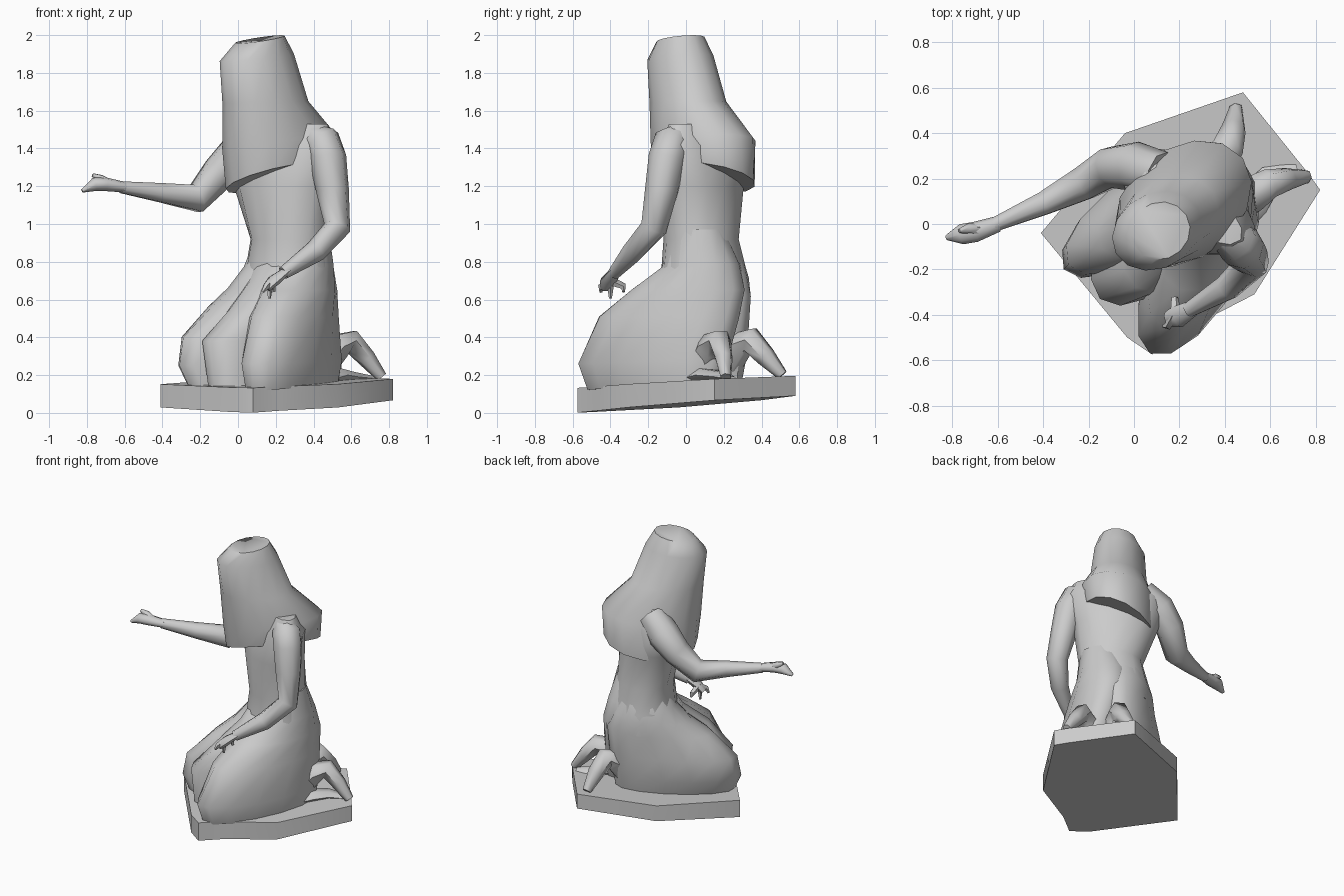
import bpy, bmesh, math
from mathutils import Vector as V

stone = bpy.data.materials.new("grey stone")
stone.diffuse_color = (0.6, 0.6, 0.6, 1)


def skin(name, rings, angle=60):
    """Join a list of equal-length point rings into a closed solid."""
    bm = bmesh.new()
    rows = [[bm.verts.new(p) for p in r] for r in rings]
    n = len(rows[0])
    for a, b in zip(rows, rows[1:]):
        for i in range(n):
            bm.faces.new((a[i], a[(i + 1) % n], b[(i + 1) % n], b[i]))
    bm.faces.new(rows[0][::-1])
    bm.faces.new(rows[-1])
    bmesh.ops.recalc_face_normals(bm, faces=bm.faces)
    me = bpy.data.meshes.new(name)
    bm.to_mesh(me)
    bm.free()
    me.materials.append(stone)
    ob = bpy.data.objects.new(name, me)
    bpy.context.collection.objects.link(ob)
    bpy.ops.object.select_all(action='DESELECT')
    ob.select_set(True)
    bpy.context.view_layer.objects.active = ob
    bpy.ops.object.shade_smooth_by_angle(angle=math.radians(angle))
    return ob


def stack(name, levels, sides=14):
    """Ellipses given by both ends of the long axis, half width, side tilt."""
    rings = []
    for f, b, w, *tilt in levels:
        f, b = V(f), V(b)
        c, h = (f + b) / 2, (f - b) / 2
        side = V((-h.y, h.x, 0)).normalized() * w
        side.z = tilt[0] if tilt else 0
        angles = [2 * math.pi * i / sides for i in range(sides)]
        rings.append([c + h * math.cos(t) + side * math.sin(t) for t in angles])
    return skin(name, rings)


def limb(name, path, sides=8, flat=1.0):
    """Tapered tube along (x, y, z, radius) points, carried without twist."""
    pts = [V(p[:3]) for p in path]
    rings, u = [], None
    for i, p in enumerate(pts):
        d = (pts[min(i + 1, len(pts) - 1)] - pts[max(i - 1, 0)]).normalized()
        if u is None:
            u = d.cross(V((0, 0, 1)) if abs(d.z) < 0.85 else V((0, 1, 0)))
        u = (u - d * u.dot(d)).normalized()
        v = u.cross(d) * flat
        r = path[i][3]
        rings.append([p + r * (u * math.cos(t) + v * math.sin(t))
                      for t in (2 * math.pi * k / sides for k in range(sides))])
    return skin(name, rings)


# sloping base slab
outline = [(-.41, -.04), (-.03, -.5), (.08, -.575), (.22, -.47), (.53, -.31),
           (.82, .15), (.77, .22), (.48, .58), (-.04, .40)]
skin("base", [[(x, y, max(0, .04 + .07 * y + .02 * x)) for x, y in outline],
              [(x, y, .16 + .05 * y + .015 * x) for x, y in outline]], 40)

# kneeling legs under the skirt, with the cloth between the knees
stack("left_leg", [((.08, -.52, .12), (.50, .18, .16), .16),
                   ((.07, -.57, .26), (.50, .22, .28), .19),
                   ((.13, -.46, .51), (.46, .28, .5), .19),
                   ((.2, -.29, .65), (.43, .31, .65), .19),
                   ((.25, -.12, .77), (.40, .28, .79), .18),
                   ((.30, -.07, .97), (.38, .2, .97), .14)])
stack("right_leg", [((-.25, -.19, .12), (.38, .27, .17), .14),
                    ((-.31, -.2, .25), (.40, .28, .28), .17),
                    ((-.29, -.18, .4), (.42, .29, .45), .18),
                    ((-.14, -.11, .56), (.43, .30, .62), .18),
                    ((-.03, -.02, .66), (.40, .27, .73), .18),
                    ((.05, .04, .77), (.37, .23, .83), .16),
                    ((.12, .06, .96), (.34, .18, .97), .12)])
stack("lap_cloth", [((-.12, -.33, .12), (.32, .2, .15), .17),
                    ((-.15, -.33, .38), (.36, .24, .4), .2),
                    ((.01, -.28, .55), (.37, .26, .6), .19),
                    ((.12, -.13, .7), (.37, .26, .75), .18),
                    ((.18, -.04, .86), (.35, .2, .88), .14)])

# torso, long axis across the shoulders
stack("torso", [((.46, -.08, .6), (.08, .25, .6), .24),
                ((.455, -.06, .75), (.08, .25, .75), .215),
                ((.44, -.05, .92), (.1, .21, .92), .19),
                ((.47, -.07, 1.2), (0, .24, 1.2), .19),
                ((.52, -.09, 1.42), (-.05, .29, 1.4), .17),
                ((.47, -.07, 1.53), (.05, .23, 1.53), .1)])

# long veil over head and shoulders, turned towards the raised arm
stack("veil", [((-.025, -.1, 1.22), (.46, .3, 1.27), .23, .08),
               ((-.045, -.11, 1.4), (.48, .29, 1.47), .245, .02),
               ((-.06, -.12, 1.64), (.35, .14, 1.65), .185),
               ((-.08, -.13, 1.86), (.28, .07, 1.9), .165),
               ((0, -.1, 1.955), (.23, .04, 2.0), .125)])

# raised right arm and hand
limb("right_arm", [(.12, .22, 1.46, .1), (.0, .255, 1.37, .11), (-.1, .25, 1.27, .095),
                   (-.22, .18, 1.135, .08), (-.4, .09, 1.165, .055),
                   (-.62, -.005, 1.195, .033)])
limb("right_hand", [(-.6, 0, 1.195, .035), (-.7, -.035, 1.21, .045),
                    (-.76, -.045, 1.21, .045), (-.825, -.06, 1.175, .012)], flat=.8)
limb("right_thumb", [(-.68, -.03, 1.21, .03), (-.73, -.02, 1.24, .024),
                     (-.77, -.03, 1.26, .01)], 6)

# lowered left arm and hand
limb("left_arm", [(.36, -.01, 1.48, .06), (.45, -.075, 1.43, .1), (.475, -.1, 1.35, .1),
                  (.5, -.13, 1.18, .088), (.525, -.17, .98, .072),
                  (.41, -.28, .855, .06), (.24, -.38, .74, .035)])
limb("left_hand", [(.26, -.37, .755, .035), (.19, -.41, .7, .05),
                   (.15, -.42, .66, .035)], flat=.6)
for i, (x, y, z) in enumerate([(.13, -.45, .64), (.165, -.4, .605), (.19, -.33, .64)]):
    limb(f"left_finger_{i + 1}", [(.18, -.4, .7, .025), ((x + .17) / 2, y, .67, .018),
                                  (x, y, z, .008)], 5)

# feet tucked up behind
limb("left_foot", [(.45, .09, .26, .08), (.52, .13, .35, .08),
                   (.6, .18, .38, .065), (.68, .2, .29, .05), (.76, .21, .19, .03)], 6)
limb("right_foot", [(.34, .22, .26, .08), (.38, .28, .36, .08),
                    (.415, .34, .39, .07), (.44, .42, .3, .055), (.45, .51, .2, .03)], 6)

# fold of cloth spread around the feet
limb("foot_cloth", [(.45, .02, .18, .07), (.52, .1, .2, .08), (.6, .2, .19, .06),
                    (.72, .24, .18, .03)], 6, .5)
